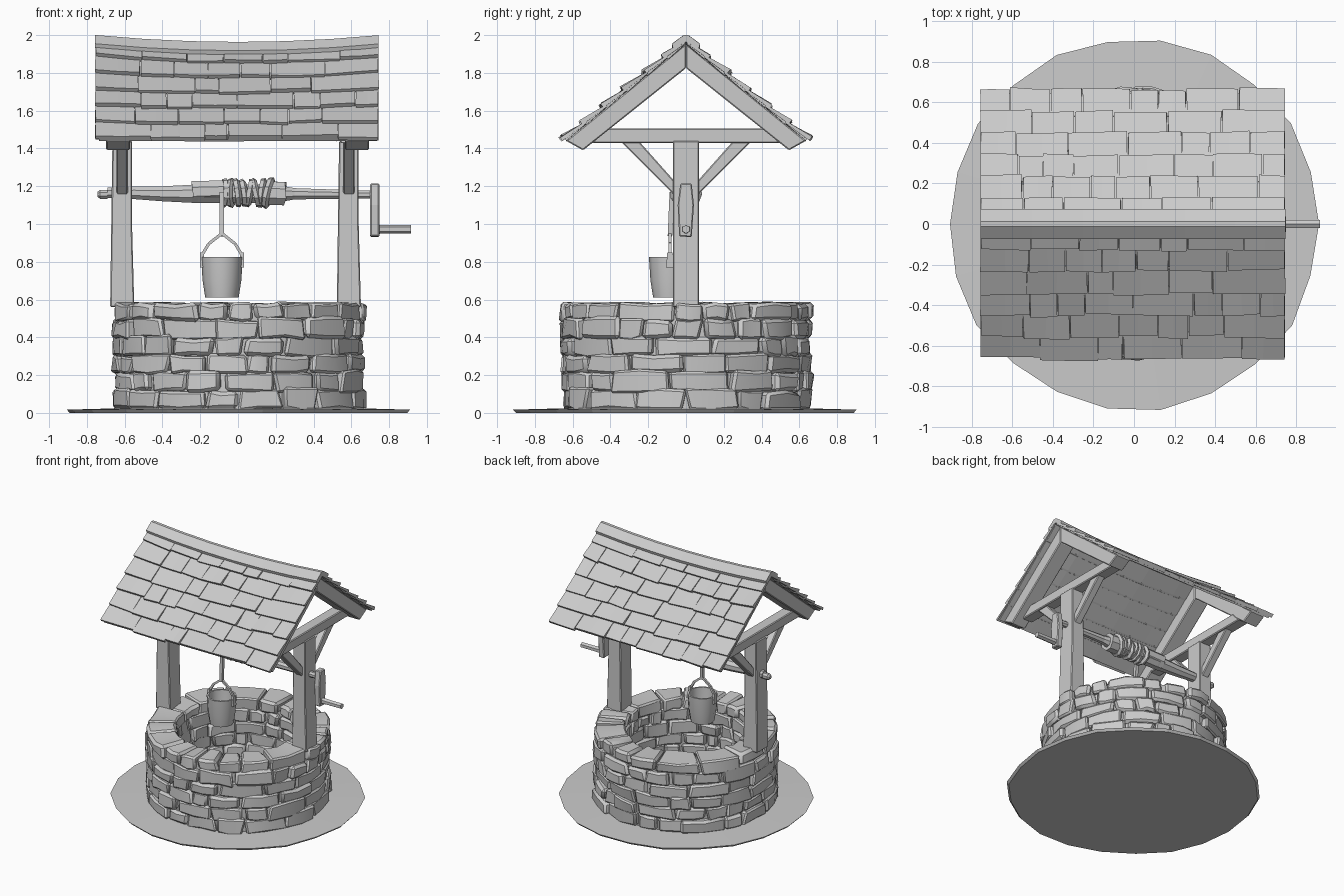
import bpy, bmesh, math, random
from mathutils import Vector, Matrix

if "Cube" in bpy.data.objects:
    bpy.data.objects.remove(bpy.data.objects["Cube"])

random.seed(7)
R = random.uniform
GREY = bpy.data.materials.new("plain grey")
GREY.diffuse_color = (0.6, 0.6, 0.6, 1)
GREY.use_nodes = True
GREY.node_tree.nodes["Principled BSDF"].inputs["Base Color"].default_value = GREY.diffuse_color


def finish(name, bm, bevel=0.0, smooth=False):
    bmesh.ops.recalc_face_normals(bm, faces=bm.faces[:])
    if bevel:
        sharp = [e for e in bm.edges if len(e.link_faces) == 2 and e.calc_face_angle(0) > 0.7]
        bmesh.ops.bevel(bm, geom=sharp, offset=bevel, segments=1, affect='EDGES')
    me = bpy.data.meshes.new(name)
    bm.to_mesh(me)
    bm.free()
    me.materials.append(GREY)
    ob = bpy.data.objects.new(name, me)
    bpy.context.collection.objects.link(ob)
    if smooth:
        bpy.ops.object.select_all(action='DESELECT')
        ob.select_set(True)
        bpy.context.view_layer.objects.active = ob
        bpy.ops.object.shade_smooth_by_angle(angle=math.radians(35))
    return ob


def loft(bm, rings, caps=True, closed=False):
    """Skin a list of equal-length point rings."""
    vs = [[bm.verts.new(p) for p in ring] for ring in rings]
    n = len(vs[0])
    pairs = list(zip(vs, vs[1:])) + ([(vs[-1], vs[0])] if closed else [])
    for a, b in pairs:
        for i in range(n):
            bm.faces.new((a[i], a[(i + 1) % n], b[(i + 1) % n], b[i]))
    if caps and not closed:
        bm.faces.new(vs[0][::-1])
        bm.faces.new(vs[-1])


def prism(name, pts, lo, hi, axis='x', bevel=0.006):
    """Extrude a yz profile along x, or an xz profile along y."""
    bm = bmesh.new()
    place = (lambda t, p: (t, p[0], p[1])) if axis == 'x' else (lambda t, p: (p[0], t, p[1]))
    loft(bm, [[place(t, p) for p in pts] for t in (lo, hi)])
    return finish(name, bm, bevel)


def log(name, stations, y=0, sides=8, wobble=0.0):
    """Log along x through (x, z, radius) stations."""
    bm = bmesh.new()
    loft(bm, [[(x + R(-wobble, wobble), y + r * math.cos(2 * math.pi * (i + .5) / sides),
                z + r * math.sin(2 * math.pi * (i + .5) / sides)) for i in range(sides)]
              for x, z, r in stations])
    return finish(name, bm)


def turned(bm, profile, sides, c=(0, 0), jit=0.0, closed=False):
    """Revolve (radius, z) points around a vertical axis."""
    k = [1 + R(-jit, jit) for _ in range(sides)]
    loft(bm, [[(c[0] + r * k[i] * math.cos(2 * math.pi * i / sides),
                c[1] + r * k[i] * math.sin(2 * math.pi * i / sides), z)
               for i in range(sides)] for r, z in profile], closed=closed)


# Ground disc, very thin and slightly raised in the middle
bm = bmesh.new()
turned(bm, [(0.9, 0), (0.915, 0.017), (0.66, 0.024)], 22, jit=0.012)
finish("ground_disc", bm)

# Mortar core behind the stones
bm = bmesh.new()
turned(bm, [(0.475, 0.01), (0.63, 0.01), (0.63, 0.55), (0.475, 0.55)], 36, closed=True)
finish("wall_core", bm, smooth=True)

# Rough stones laid in staggered courses
levels = [0.02, 0.115, 0.21, 0.30, 0.395, 0.49, 0.582]
bm = bmesh.new()
for row, (z0, z1) in enumerate(zip(levels, levels[1:])):
    top = row == len(levels) - 2
    angle = row * 0.37
    end = angle + 2 * math.pi
    while angle < end - 0.01:
        w = R(0.2, 0.5)
        if end - angle - w < 0.2:
            w = end - angle
        out, tilt = R(0.652, 0.678), R(-0.012, 0.012)
        inn = R(0.44, 0.46)
        lift = 0.0 if top else R(0, 0.02)
        rings = []
        for t in (0, 0.5, 1):
            a = angle + 0.008 + t * (w - 0.016)
            ring = []
            for r, z in ((inn, z0), (out, z0), (out, z1 + lift), (inn, z1 + lift)):
                r += R(-0.012, 0.008) + tilt * (t - .5)
                aa = a + R(-0.025, 0.025)
                ring.append((r * math.cos(aa), r * math.sin(aa), max(0.01, z + R(-0.012, 0.008))))
            rings.append(ring)
        stone = bmesh.new()
        loft(stone, rings)
        bmesh.ops.recalc_face_normals(stone, faces=stone.faces[:])
        edges = [e for e in stone.edges if e.calc_face_angle(0) > 0.7]
        bmesh.ops.bevel(stone, geom=edges, offset=R(0.01, 0.02), segments=1, affect='EDGES')
        me = bpy.data.meshes.new("tmp")
        stone.to_mesh(me)
        stone.free()
        bm.from_mesh(me)
        bpy.data.meshes.remove(me)
        angle += w
finish("wall_stones", bm, smooth=True)

# Posts, tie beams, rafters and braces at each end
SLOPE, APEX = 0.81, 1.955
for side, px, rx in (("left", -0.613, -0.635), ("right", 0.587, 0.63)):
    sx = -1 if side == "left" else 1
    prism(side + "_post", [(px - .064, .56), (px + .064, .56), (px + .052, 1.0), (px + .052, 1.44),
                           (px - .052, 1.44), (px - .058, 1.0)], -0.07, 0.07, 'y')
    prism(side + "_tie_beam", [(-.43, 1.505), (-.50, 1.428), (.50, 1.428), (.43, 1.505)],
          px - .045, px + .045)
    for face, s in (("front", -1), ("back", 1)):
        prism(f"{side}_{face}_rafter", [(0, 1.825), (0, APEX), (s * .635, APEX - SLOPE * .635),
                                        (s * .545, 1.39)], rx - .063, rx + .063)
        prism(f"{side}_{face}_brace", [(s * .05, 1.14), (s * .05, 1.215), (s * .25, 1.44),
                                       (s * .35, 1.44)], px - .03, px + .03)


# Roof: points given by x, distance down the slope and height above the deck
LEN = math.hypot(1, SLOPE)


def roof(x, s, n, side):
    sag = 0.04 * (1 - (x / 0.75) ** 2) * (1 - s / 0.83)
    return (x, side * (s + n * SLOPE) / LEN, APEX - sag + (n - SLOPE * s) / LEN)


ROW = 0.138
for face, side in (("front", -1), ("back", 1)):
    # Underside boards running lengthwise
    bm = bmesh.new()
    for k in range(6):
        a, b = k * ROW + 0.002, (k + 1) * ROW - 0.012
        loft(bm, [[roof(x, s, n + R(0, .004), side) for s, n in
                   ((a, 0.0), (b, -0.004), (b, 0.012), (a, 0.012))]
                  for x in (-.735, -.45, -.15, .15, .45, .735)])
    finish(face + "_roof_boards", bm)
    # Overlapping shingles of uneven width
    bm = bmesh.new()
    for k in range(6):
        x = -0.757
        while x < 0.744:
            w = R(0.12, 0.3)
            if 0.746 - x - w < 0.1:
                w = 0.746 - x
            a, b = max(0, k * ROW - 0.02), (k + 1) * ROW + R(-.012, .008)
            h, skew = R(0.026, 0.036), R(-.012, .012)
            x0, x1 = x + 0.002, x + w - 0.003
            rings = []
            for t in (0, 0.5, 1):
                xx = x0 + t * (x1 - x0)
                e = b + skew * (t - .5)
                bend = R(-.002, .003)
                rings.append([roof(xx, a, 0.004, side), roof(xx, e, 0.012, side),
                              roof(xx + R(-.004, .004), e, h + 0.006 + bend, side),
                              roof(xx, a, 0.016, side)])
            loft(bm, rings)
            x += w
    finish(face + "_shingles", bm)

# Ridge cap following the sag
bm = bmesh.new()
cap = [(-.068, -.052), (-.075, -.03), (-.012, .016), (.012, .016), (.075, -.03), (.068, -.052), (0, -.02)]
loft(bm, [[(x, y, 1.984 - 0.036 * (1 - (x / .75) ** 2) + z) for y, z in cap]
          for x in (-.757, -.5, -.25, 0, .25, .5, .745)])
finish("ridge_cap", bm)

# Windlass: tapered log, end peg and drum blocks
log("axle", [(-.69, 1.165, .03), (-.55, 1.165, .036), (-.4, 1.16, .043), (-.2, 1.16, .054),
             (.2, 1.16, .052), (.3, 1.16, .032), (.72, 1.155, .022)])
log("axle_end_peg", [(-.745, 1.157, .014), (-.73, 1.157, .026), (-.69, 1.157, .026)])
log("left_drum_block", [(-.24, 1.17, .062), (-.07, 1.175, .06)], wobble=.008)
log("right_drum_block", [(.13, 1.165, .068), (.25, 1.16, .066)], wobble=.008)

# Rope wound in untidy turns
bm = bmesh.new()
for k in range(8):
    m = Matrix.Translation((-.07 + k * .033, 0, 1.165)) @ Matrix.Rotation(R(-.3, .3), 4, 'Y') \
        @ Matrix.Rotation(R(-.3, .3), 4, 'Z')
    big = R(.058, .07)
    loft(bm, [[m @ Vector((.019 * math.cos(q), (big + .019 * math.sin(q)) * math.cos(p),
                           (big + .019 * math.sin(q)) * math.sin(p)))
               for q in [j * math.pi * 2 / 5 for j in range(5)]]
              for p in [i * math.pi * 2 / 9 for i in range(9)]], closed=True)
finish("rope_coil", bm)

# Crank arm and handle
prism("crank_arm", [(-.036, .935), (.03, .93), (.042, 1.1), (.03, 1.215), (-.03, 1.215), (-.044, 1.1)],
      .70, .748)
log("crank_handle", [(.73, .972, .024), (.84, .972, .022), (.915, .972, .022)], sides=6)

# Bucket with open top
BX, BY = -.085, -.085
bm = bmesh.new()
turned(bm, [(.088, .61), (.102, .7), (.11, .825), (.096, .825), (.088, .7), (.078, .63)], 12, (BX, BY), .012)
finish("bucket", bm, smooth=True)


def bar(name, a, b, w):
    """Square bar between two points."""
    a, b = Vector(a), Vector(b)
    q = (b - a).to_track_quat('Z', 'Y')
    bm = bmesh.new()
    loft(bm, [[p + q @ Vector((i * w, j * w, 0)) for i, j in ((-1, -1), (1, -1), (1, 1), (-1, 1))]
              for p in (a, b)])
    finish(name, bm)


# Bucket handle, ears and hanging rope
for side, s in (("left", -1), ("right", 1)):
    prism(f"bucket_{side}_ear", [(BY - .02, .77), (BY + .02, .77), (BY + .014, .85), (BY - .014, .85)],
          BX + s * .106 - .01, BX + s * .106 + .01, bevel=0)
    bar(f"bucket_{side}_handle_low", (BX + s * .106, BY, .835), (BX + s * .07, BY, .895), .008)
    bar(f"bucket_{side}_handle_high", (BX + s * .07, BY, .895), (BX, BY, .95), .008)
bar("hanging_rope", (BX, BY, .935), (BX, -.075, 1.17), .012)
